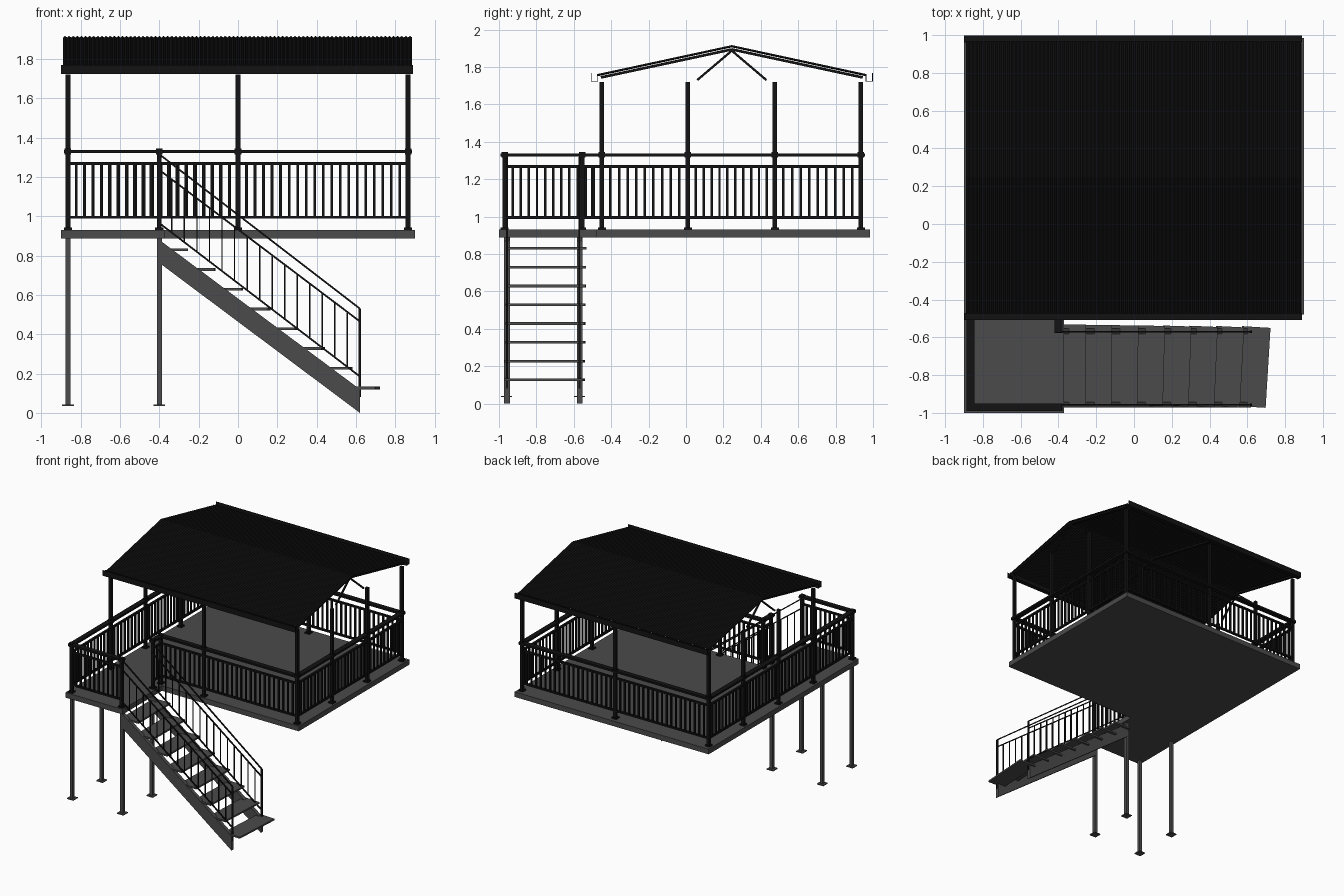
import bpy, bmesh, math
from mathutils import Vector, Matrix

if "Cube" in bpy.data.objects:
    bpy.data.objects.remove(bpy.data.objects["Cube"])


def material(name, v):
    m = bpy.data.materials.new(name)
    m.use_nodes = True
    m.diffuse_color = (v, v, v, 1)
    m.node_tree.nodes["Principled BSDF"].inputs["Base Color"].default_value = (v, v, v, 1)
    return m


BLACK = material("black paint", 0.006)
ROOF = material("black roofing", 0.005)
GREY = material("dark grey", 0.07)


class Part:
    """Collects boxes and bars into one named mesh."""

    def __init__(self, name, mat):
        self.name, self.mat, self.bm = name, mat, bmesh.new()

    def box(self, x, y, z, turn=0):
        c = Vector((sum(x) / 2, sum(y) / 2, sum(z) / 2))
        size = (x[1] - x[0], y[1] - y[0], z[1] - z[0], 1)
        bmesh.ops.create_cube(self.bm, size=1, matrix=Matrix.Translation(c)
                              @ Matrix.Rotation(turn, 4, 'Z') @ Matrix.Diagonal(size))

    def column(self, x, y, z0, z1, w):
        self.box((x - w / 2, x + w / 2), (y - w / 2, y + w / 2), (z0, z1))

    def bar(self, a, b, w, h):
        a, b = Vector(a), Vector(b)
        rot = (b - a).to_track_quat('X', 'Z').to_matrix().to_4x4()
        bmesh.ops.create_cube(self.bm, size=1, matrix=Matrix.Translation((a + b) / 2)
                              @ rot @ Matrix.Diagonal(((b - a).length, w, h, 1)))

    def prism(self, outline, offset):
        base = [self.bm.verts.new(p) for p in outline]
        face = self.bm.faces.new(base)
        new = bmesh.ops.extrude_face_region(self.bm, geom=[face])["geom"]
        verts = [v for v in new if isinstance(v, bmesh.types.BMVert)]
        bmesh.ops.translate(self.bm, verts=verts, vec=offset)

    def done(self):
        bmesh.ops.recalc_face_normals(self.bm, faces=self.bm.faces)
        me = bpy.data.meshes.new(self.name)
        self.bm.to_mesh(me)
        self.bm.free()
        me.materials.append(self.mat)
        ob = bpy.data.objects.new(self.name, me)
        bpy.context.collection.objects.link(ob)
        return ob


DECK = 0.93
X, FRONT, BACK = 0.865, -0.45, 0.935
LAND_X, LAND_Y, GATE_Y = -0.4, -0.97, -0.555

# Deck and landing slab
deck = Part("deck", GREY)
deck.prism([(-0.9, -1, 0.887), (-0.37, -1, 0.887), (-0.37, -0.48, 0.887),
            (0.9, -0.48, 0.887), (0.9, 0.985, 0.887), (-0.9, 0.985, 0.887)], (0, 0, DECK - 0.887))
deck.done()

# Support posts under the landing
legs = Part("landing_supports", GREY)
for x in (-X, LAND_X):
    for y in (-0.96, -0.57):
        legs.column(x, y, 0.035, 0.887, 0.026)
        legs.column(x, y, 0.035, 0.042, 0.06)
legs.done()

# Roof posts and railing posts with foot plates and collars
tall = [(x, y) for x in (-X, 0, X) for y in (FRONT, BACK)]
tall += [(x, y) for x in (-X, X) for y in (0.01, 0.475)]
short = [(-X, LAND_Y), (LAND_X, LAND_Y), (LAND_X, GATE_Y), (LAND_X, FRONT)]
for name, spots, top in (("roof_posts", tall, 1.72), ("railing_posts", short, 1.325)):
    posts = Part(name, BLACK)
    for x, y in spots:
        posts.column(x, y, DECK, top, 0.024)
        posts.column(x, y, DECK, DECK + 0.012, 0.042)
        posts.column(x, y, 1.315, 1.345, 0.034)
    posts.done()

# Railings: wide cap, two rails and evenly spaced balusters
rails = Part("railings", BLACK)
balusters = Part("balusters", BLACK)


def railing(a, b):
    a, b = Vector(a).to_3d(), Vector(b).to_3d()
    d = (b - a).normalized()
    up = lambda p, z: p + Vector((0, 0, z))
    rails.bar(up(a - d * 0.02, 1.33), up(b + d * 0.02, 1.33), 0.042, 0.016)
    rails.bar(up(a, 1.268), up(b, 1.268), 0.018, 0.014)
    rails.bar(up(a, 0.995), up(b, 0.995), 0.018, 0.014)
    n = max(2, round((b - a).length / 0.044))
    for i in range(1, n):
        p = a.lerp(b, i / n)
        balusters.column(p.x, p.y, 0.995, 1.268, 0.013)


railing((-X, LAND_Y), (-X, FRONT))
railing((-X, LAND_Y), (LAND_X, LAND_Y))
railing((LAND_X, GATE_Y), (LAND_X, FRONT))
railing((LAND_X, FRONT), (0, FRONT))
railing((0, FRONT), (X, FRONT))
for s in (-X, X):
    railing((0, BACK), (s, BACK))
    for y0, y1 in ((FRONT, 0.01), (0.01, 0.475), (0.475, BACK)):
        railing((s, y0), (s, y1))
rails.done()
balusters.done()

# Corrugated roof sheet, folded at the ridge
RIDGE_Y, RIDGE_Z, HALF, DROP = 0.245, 1.913, 0.72, 0.155
bm = bmesh.new()
N = 170
rows = []
for i in range(N + 1):
    x = -0.89 + 1.775 * i / N
    z = RIDGE_Z + (0.004 if i % 2 else -0.004)
    rows.append([bm.verts.new((x, RIDGE_Y + k * HALF, z - abs(k) * DROP)) for k in (-1, 0, 1)])
for r, s in zip(rows, rows[1:]):
    for k in (0, 1):
        bm.faces.new((r[k], s[k], s[k + 1], r[k + 1]))
me = bpy.data.meshes.new("roof_sheet")
bm.to_mesh(me)
bm.free()
me.materials.append(ROOF)
roof = bpy.data.objects.new("roof_sheet", me)
bpy.context.collection.objects.link(roof)
mod = roof.modifiers.new("thickness", 'SOLIDIFY')
mod.thickness = 0.004

# Rafters with gable braces at both ends
rafters = Part("rafters", BLACK)
for x in (-X, 0, X):
    for s in (-1, 1):
        rafters.bar((x, RIDGE_Y, 1.894), (x, RIDGE_Y + s * 0.7, 1.744), 0.024, 0.014)
        if x:
            rafters.bar((x, RIDGE_Y, 1.887), (x, RIDGE_Y + s * 0.185, 1.73), 0.012, 0.012)
rafters.done()

# Open gutters along both eaves
gutters = Part("gutters", BLACK)
for s in (-1, 1):
    inner, outer = RIDGE_Y + s * 0.715, RIDGE_Y + s * 0.75
    span = (-0.9, 0.89)
    gutters.box(span, sorted((inner, outer)), (1.722, 1.726))
    gutters.box(span, sorted((outer, outer + s * 0.004)), (1.722, 1.768))
    gutters.box(span, sorted((inner, inner + s * 0.004)), (1.722, 1.755))
gutters.done()

# Stair stringers
X0, X1, SLOPE = -0.41, 0.62, 0.745
stringers = Part("stair_stringers", GREY)
for y in (-0.972, -0.583):
    stringers.prism([(X0, y, 0.77), (X1, y, 0), (X1, y, 0.12), (X0, y, 0.887)], (0, 0.03, 0))
stringers.done()

# Treads, fanning slightly towards the bottom
treads = Part("stair_treads", GREY)
for i in range(8):
    t = i / 7
    nose, z = -0.255 + 0.965 * t, 0.83 - 0.703 * t
    y = -0.012 * t
    treads.box((nose - 0.15, nose), (-0.957 + y, -0.533 + y), (z - 0.007, z + 0.007),
               math.radians(-3.5 * t))
treads.done()

# Slim stair handrails
hand = Part("stair_handrails", BLACK)
for y in (-0.957, -0.57):
    for top, end in ((1.315, 0.53), (1.235, 0.465), (0.965, 0.185)):
        hand.bar((LAND_X, y, top), (X1, y, end), 0.009, 0.009)
    for i in range(1, 17):
        t = i / 16
        x = LAND_X + (X1 - LAND_X) * t
        last = i == 16
        hand.column(x, y, 0.08 if last else 0.965 - 0.78 * t,
                    0.53 if last else 1.235 - 0.77 * t, 0.012 if last else 0.007)
hand.done()
